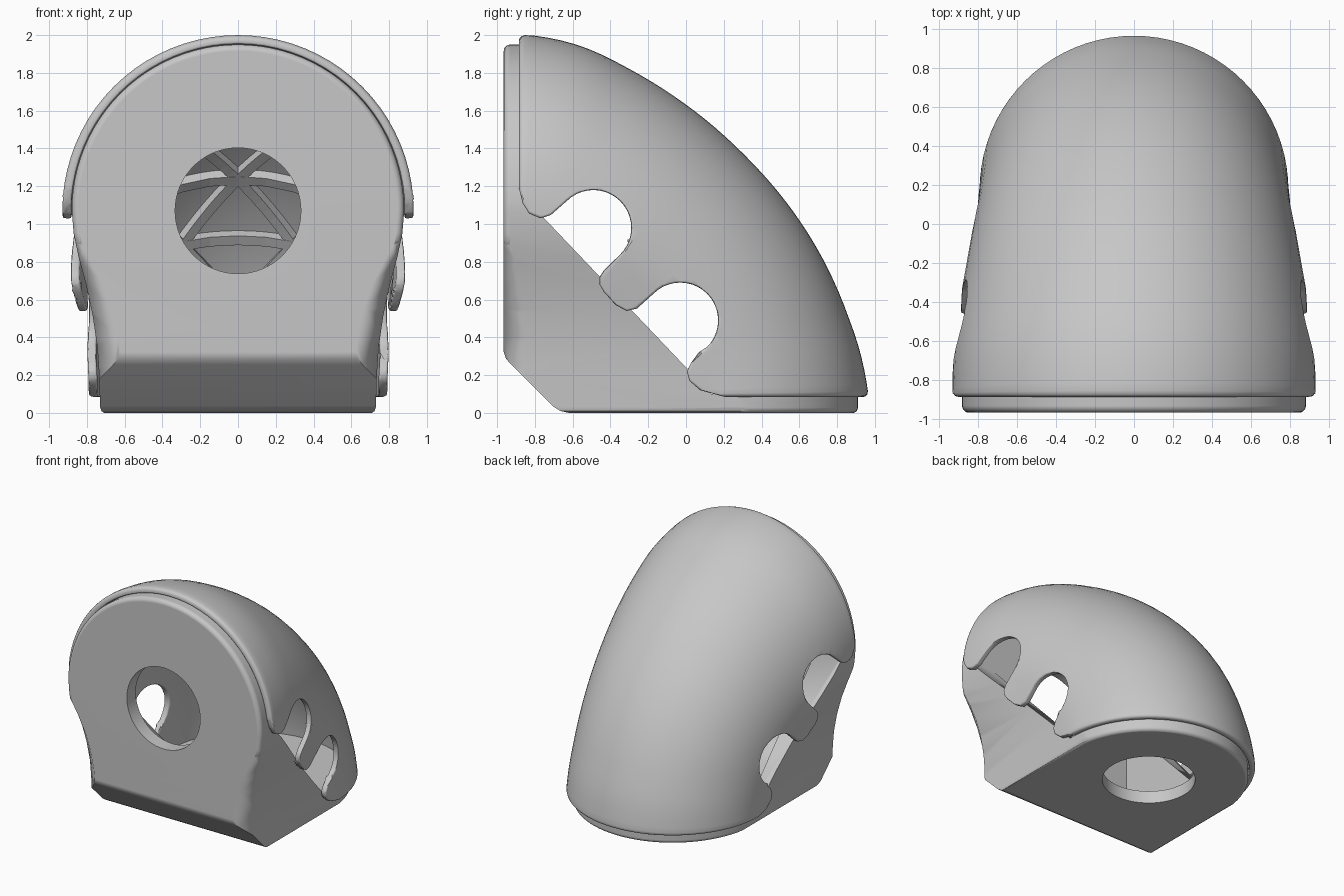
import bpy, bmesh
from math import sin, cos, pi, radians, hypot, atan2, sqrt

cube = bpy.data.objects.get("Cube")
if cube:
    bpy.data.objects.remove(cube, do_unlink=True)

grey = bpy.data.materials.new("plain grey")
grey.use_nodes = True
grey.diffuse_color = (0.57, 0.57, 0.57, 1)
grey.node_tree.nodes["Principled BSDF"].inputs["Base Color"].default_value = grey.diffuse_color


def loft(name, *solids):
    """One object of closed solids, each a list of rings of equal point count."""
    bm = bmesh.new()
    for rings in solids:
        vs = [[bm.verts.new(p) for p in ring] for ring in rings]
        n = len(vs[0])
        for a, b in zip(vs, vs[1:]):
            for i in range(n):
                j = (i + 1) % n
                bm.faces.new((a[i], a[j], b[j], b[i]))
        bm.faces.new(vs[0])
        bm.faces.new(vs[-1])
    bmesh.ops.recalc_face_normals(bm, faces=bm.faces)
    mesh = bpy.data.meshes.new(name)
    bm.to_mesh(mesh)
    bm.free()
    ob = bpy.data.objects.new(name, mesh)
    bpy.context.collection.objects.link(ob)
    mesh.materials.append(grey)
    return ob


def round_inset(distance, radius):
    """Inset of a rounded rim at a distance from its end."""
    k = 1 - min(distance / radius, 1)
    return radius * (1 - sqrt(1 - k * k))


def prism(name, pts, axis, lo, hi, soft=0.0, centre=(0, 0), size=1.0):
    """Extrude a 2D outline along an axis, with an optional rounded first rim."""
    levels = [(lo, 1.0), (hi, 1.0)]
    if soft:
        depths = [soft * (1 - cos(pi / 2 * i / 5)) for i in range(6)]
        levels = [(lo + d, 1 - round_inset(d, soft) / size) for d in depths] + [(hi, 1.0)]
    rings = []
    for d, k in levels:
        ring = [[c + (v - c) * k for v, c in zip(p, centre)] for p in pts]
        for p in ring:
            p.insert(axis, d)
        rings.append(ring)
    return loft(name, rings)


def arc(cx, cy, r, a0, a1, n=20):
    return [(cx + r * cos(radians(a0 + (a1 - a0) * i / n)),
             cy + r * sin(radians(a0 + (a1 - a0) * i / n))) for i in range(n + 1)]


def apply_all(ob):
    bpy.ops.object.select_all(action='DESELECT')
    bpy.context.view_layer.objects.active = ob
    ob.select_set(True)
    for m in list(ob.modifiers):
        bpy.ops.object.modifier_apply(modifier=m.name)


def combine(ob, tool, op='DIFFERENCE'):
    m = ob.modifiers.new("cut", 'BOOLEAN')
    m.operation, m.object, m.solver = op, tool, 'EXACT'
    apply_all(ob)
    bpy.data.objects.remove(tool, do_unlink=True)


def finish(ob, angle):
    """Smooth shading that keeps sharp edges and flat faces."""
    apply_all(ob)
    bpy.ops.object.shade_smooth_by_angle(angle=radians(angle))
    m = ob.modifiers.new("even shading", 'WEIGHTED_NORMAL')
    m.keep_sharp = True
    apply_all(ob)


# Cover: arch sections swept about the lower front hinge line
HY, HZ = -0.885, 0.084
ridge = [(-0.885, 2.0), (-0.8, 1.997), (-0.56, 1.943), (-0.28, 1.81), (0, 1.632), (0.28, 1.395),
         (0.5, 1.155), (0.7, 0.86), (0.85, 0.535), (0.925, 0.31), (0.967, 0.084)]
polar = [(atan2(y - HY, z - HZ), hypot(y - HY, z - HZ)) for y, z in ridge]


def reach(t):
    """Smooth ridge distance at a sweep angle."""
    t = min(max(t, 0), pi / 2)
    k = next((i for i in range(len(polar) - 2) if t <= polar[i + 1][0]), len(polar) - 2)
    (a, ra), (b, rb) = polar[k], polar[k + 1]

    def slope(i):
        p, q = polar[max(i - 1, 0)], polar[min(i + 1, len(polar) - 1)]
        return (q[1] - p[1]) / (q[0] - p[0])
    h = b - a
    u = (t - a) / h
    return (ra * (1 + 2 * u) * (1 - u) ** 2 + rb * u * u * (3 - 2 * u)
            + h * (slope(k) * u * (1 - u) ** 2 - slope(k + 1) * u * u * (1 - u)))


def half_width(t):
    return 0.79 + 0.14 * cos(t) ** 2


def swing(t, x, r):
    """Point at a sweep angle, sideways offset and distance from the hinge."""
    return (x, HY + r * sin(t), HZ + r * cos(t))


def sweep(name, inset, low, over=0.0, soft=0.0):
    end = pi / 2 + over
    angles = [-over + (end + over) * i / 40 for i in range(41)]
    if soft:
        rim = [soft / 1.9 * k for k in (0.06, 0.2, 0.45, 1)]
        angles = sorted(angles + rim + [end - a for a in rim])
    rings = []
    for t in angles:
        d = inset + (round_inset(1.9 * min(t, end - t), soft) if soft else 0)
        w = half_width(t) - d
        c = reach(t) - d - w
        section = [(w, low)] + arc(0, c, w, 0, 180, 40) + [(-w, low)]
        rings.append([swing(t, x, r) for x, r in section])
    return loft(name, rings)


cover = sweep("cover", 0, 0.4, soft=0.032)
combine(cover, sweep("cover_hollow", 0.047, 0.3, over=0.06))

# Scalloped lower edge of the cover, cut through both sides
edge = [(-1.2, -0.5), (-1.2, 1.3), (-0.9, 1.28), (-0.882, 1.18), (-0.865, 1.11), (-0.83, 1.055),
        (-0.77, 1.03), (-0.715, 1.048)]
edge += arc(-0.49, 0.98, 0.2, 135, -45)
edge += [(-0.435, 0.755), (-0.457, 0.72), (-0.458, 0.68), (-0.435, 0.64), (-0.37, 0.57),
         (-0.315, 0.54), (-0.26, 0.552)]
edge += arc(-0.03, 0.49, 0.2, 135, -45)
edge += [(0.03, 0.27), (0.005, 0.22), (0.018, 0.17), (0.075, 0.12), (0.2, 0.086),
         (0.3, 0.07), (1.2, 0.07), (1.2, -0.5)]
combine(cover, prism("scallop_cutter", edge, 0, -1.2, 1.2))
weld = cover.modifiers.new("weld", 'WELD')
weld.merge_threshold = 0.006
lip = cover.modifiers.new("rounded lip", 'BEVEL')
lip.width, lip.segments, lip.angle_limit = 0.011, 2, radians(60)
lip.use_clamp_overlap = False
finish(cover, 48)

# Base: front outline limited by the side profile and the rounded back
flank = [(0.708, 0), (0.723, 0.009), (0.73, 0.03), (0.735, 0.2), (0.745, 0.35), (0.77, 0.52),
         (0.805, 0.68), (0.845, 0.83), (0.87, 0.95)]
outline = flank + arc(0, 1.07, 0.88, 0, 180, 48) + [(-x, z) for x, z in reversed(flank)]
base = prism("base", outline, 1, -0.965, 0.95, 0.035, (0, 1.07), 0.88)
side = [(-0.62, 0), (-0.665, 0.01), (-0.705, 0.035), (-0.925, 0.255), (-0.953, 0.287),
        (-0.966, 0.325), (-1, 0.4), (-1, 2), (-0.85, 2), (-0.85, 1.135), (0.134, 0.1),
        (1, 0.1), (1, -0.1), (-0.62, -0.1)]
combine(base, prism("side_profile", side, 0, -1.1, 1.1), 'INTERSECT')
plan = [(-0.95, 0.1), (-0.95, -1.2), (0.95, -1.2), (0.95, 0.1)] + arc(0, 0.17, 0.74, 0, 180, 40)
combine(base, prism("plan_profile", plan, 2, -0.001, 2.2, 0.03, (0, 0.17), 0.74), 'INTERSECT')

# Hollow between the side gussets, then the two round openings
room = [(-0.85, 0.34), (-0.61, 0.1), (1, 0.1), (1, 1.3), (-0.85, 1.3)]
combine(base, prism("room_cutter", room, 0, -0.64, 0.64))
combine(base, prism("front_opening", arc(0, 1.07, 0.333, 0, 354, 59), 1, -1.1, -0.7))
combine(base, prism("bottom_opening", arc(0, 0.17, 0.345, 0, 354, 59), 2, -0.1, 0.2))

# Scooped lower front corners
scoop = [(0.62, -0.1), (0.62, 0.25), (0.632, 0.4), (0.665, 0.55), (0.71, 0.68), (0.77, 0.8),
         (0.83, 0.9), (0.89, 0.98), (0.95, 1.03)]
for s in (-1, 1):
    rings = [[(s * (f - 0.1), -1.065, z), (s * (f + 0.4), -0.565, z), (s * (f + 0.5), -1.065, z)]
             for f, z in scoop]
    combine(base, loft("scoop_cutter", rings))
finish(base, 50)


# Triangular lattice of ribs on the inner back of the cover
def rib(t0, s0, t1, s1):
    """Strip along the inner surface between two (sweep angle, arc offset) points."""
    dt, ds = 1.7 * (t1 - t0), s1 - s0
    k = 0.03 / hypot(dt, ds)
    rings = []
    for i in range(9):
        ring = []
        for side_sign, inset in ((1, 0.04), (1, 0.1), (-1, 0.1), (-1, 0.04)):
            t = t0 + (t1 - t0) * i / 8 - side_sign * ds * k / 1.7
            s = s0 + ds * i / 8 + side_sign * dt * k
            full, r = half_width(t), reach(t) - inset
            w = full - inset
            ring.append(swing(t, w * sin(s / full), r - w + w * cos(s / full)))
        rings.append(ring)
    return rings


ROW, STEP = radians(14), 0.34
strips = []
for i in range(-1, 3):
    t = radians(46) + ROW * i
    strips.append(rib(t, -2 * STEP, t, 2 * STEP))
    for j in range(-2, 3):
        if i < 2 and (i + j) % 2 == 0:
            strips += [rib(t, j * STEP, t + ROW, (j + d) * STEP)
                       for d in (-1, 1) if abs(j + d) <= 2]
loft("inner_ribs", *strips)
bpy.ops.object.select_all(action='DESELECT')
